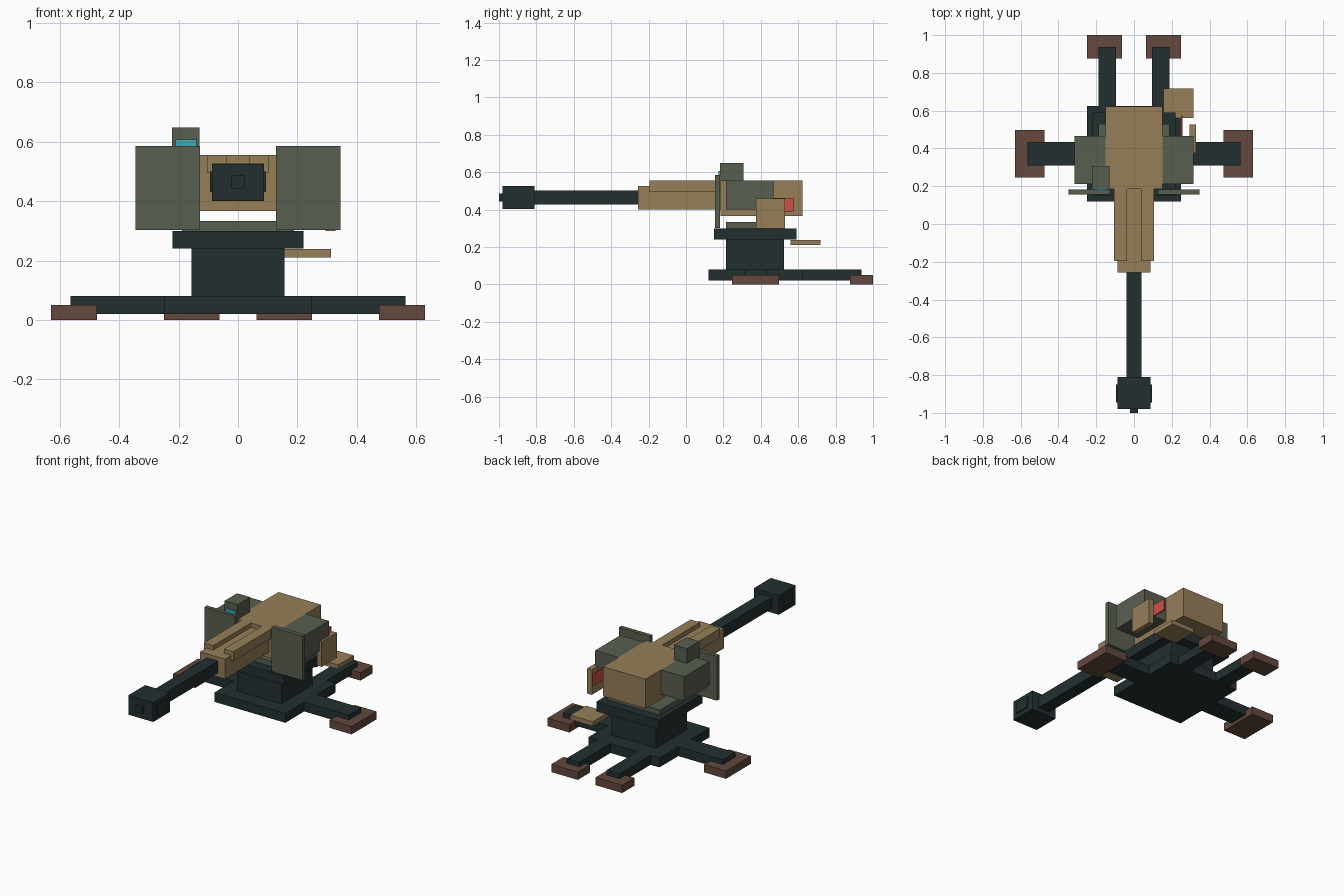
import bpy
import bmesh

if "Cube" in bpy.data.objects:
    bpy.data.objects.remove(bpy.data.objects["Cube"])


def material(name, rgb):
    """Flat material from 0-255 display values, stored as linear."""
    m = bpy.data.materials.new(name)
    lin = [(c / 255 / 12.92) if c < 10 else ((c / 255 + 0.055) / 1.055) ** 2.4 for c in rgb]
    m.diffuse_color = (*lin, 1.0)
    m.use_nodes = True
    m.node_tree.nodes["Principled BSDF"].inputs["Base Color"].default_value = m.diffuse_color
    return m


DARK = material("dark_steel", (35, 47, 48))
TAN = material("tan_paint", (150, 127, 89))
GREEN = material("grey_green_paint", (89, 95, 80))
BROWN = material("brown_pads", (99, 72, 61))
CYAN = material("cyan_glass", (62, 170, 178))
RED = material("red_marker", (205, 80, 70))


def box(name, x, y, z, mat):
    """Box from (min, max) ranges on each axis."""
    bm = bmesh.new()
    bmesh.ops.create_cube(bm, size=1)
    for v in bm.verts:
        for i, (lo, hi) in enumerate((x, y, z)):
            v.co[i] = lo if v.co[i] < 0 else hi
    mesh = bpy.data.meshes.new(name)
    bm.to_mesh(mesh)
    bm.free()
    mesh.materials.append(mat)
    obj = bpy.data.objects.new(name, mesh)
    bpy.context.collection.objects.link(obj)
    return obj


def pair(name, x, y, z, mat):
    """The same box on both sides of the centre plane."""
    box("right_" + name, x, y, z, mat)
    box("left_" + name, (-x[1], -x[0]), y, z, mat)


# Ground frame: plate, outriggers and pads
box("base_plate", (-0.25, 0.25), (0.12, 0.625), (0.02, 0.08), DARK)
pair("side_leg", (0.25, 0.565), (0.31, 0.435), (0.02, 0.08), DARK)
pair("side_pad", (0.475, 0.63), (0.245, 0.497), (0.0, 0.05), BROWN)
pair("rear_leg", (0.095, 0.187), (0.625, 0.937), (0.02, 0.08), DARK)
pair("rear_pad", (0.063, 0.25), (0.877, 1.0), (0.0, 0.05), BROWN)

# Pedestal and turntable
box("pedestal", (-0.157, 0.157), (0.213, 0.525), (0.08, 0.24), DARK)
box("turntable", (-0.22, 0.22), (0.15, 0.59), (0.24, 0.30), DARK)
box("cradle_plate", (-0.188, 0.188), (0.213, 0.53), (0.30, 0.333), GREEN)

# Gun body, sleeve and top rails
box("gun_body", (-0.15, 0.15), (0.185, 0.622), (0.367, 0.555), TAN)
box("barrel_sleeve", (-0.088, 0.088), (-0.257, 0.185), (0.40, 0.527), TAN)
pair("top_rail", (0.038, 0.105), (-0.195, 0.185), (0.495, 0.555), TAN)

# Barrel and muzzle
box("barrel", (-0.04, 0.04), (-0.81, -0.257), (0.428, 0.502), DARK)
box("muzzle_brake", (-0.088, 0.088), (-0.98, -0.81), (0.402, 0.525), DARK)
pair("muzzle_port", (0.088, 0.095), (-0.945, -0.85), (0.43, 0.50), DARK)
box("muzzle_tip", (-0.022, 0.022), (-1.0, -0.98), (0.442, 0.487), DARK)

# Shields and side housings
pair("shield", (0.128, 0.346), (0.155, 0.182), (0.302, 0.585), GREEN)
pair("side_housing", (0.15, 0.314), (0.213, 0.467), (0.40, 0.555), GREEN)

# Sight with lens
box("sight", (-0.222, -0.13), (0.182, 0.308), (0.55, 0.648), GREEN)
box("sight_lens", (-0.21, -0.14), (0.174, 0.182), (0.57, 0.607), CYAN)

# Operator station: side panel, marker and seat
box("side_panel", (0.295, 0.328), (0.375, 0.528), (0.30, 0.46), TAN)
box("red_marker", (0.248, 0.256), (0.467, 0.575), (0.39, 0.463), RED)
box("seat", (0.155, 0.314), (0.56, 0.718), (0.21, 0.238), TAN)
